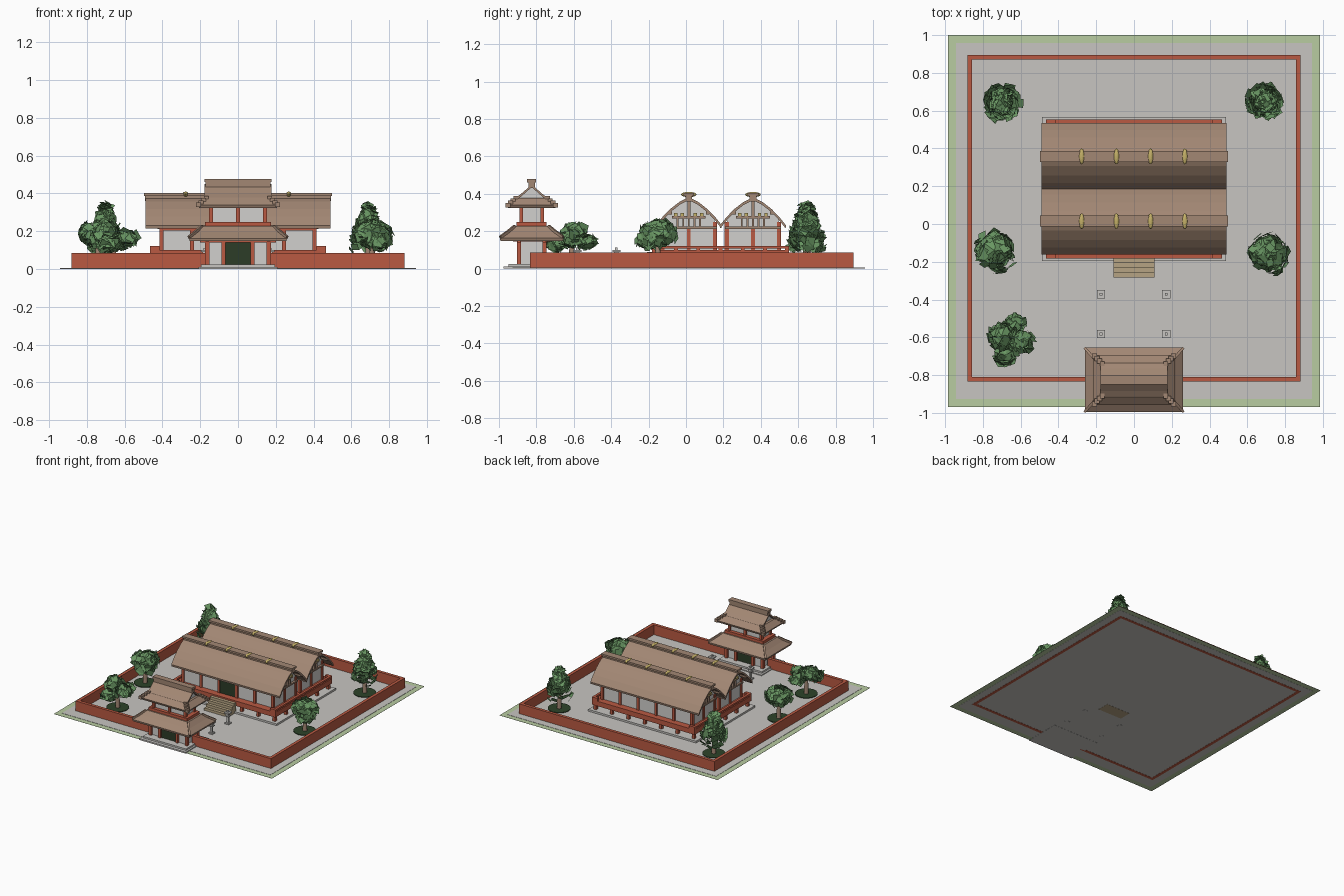
import bpy, bmesh, math, random
from mathutils import Vector, Matrix

random.seed(4)
if "Cube" in bpy.data.objects:
    bpy.data.objects.remove(bpy.data.objects["Cube"])


def material(name, r, g, b):
    m = bpy.data.materials.new(name)
    m.use_nodes = True
    c = [(v / 255) ** 2.2 for v in (r, g, b)] + [1]
    m.diffuse_color = c
    m.node_tree.nodes["Principled BSDF"].inputs["Base Color"].default_value = c
    return m


GRASS = material("grass", 183, 203, 160)
STONE = material("stone", 198, 196, 192)
RED = material("red paint", 184, 90, 68)
ROOF = material("brown roof", 161, 134, 115)
PLASTER = material("plaster", 208, 207, 204)
DOOR = material("dark door", 48, 62, 44)
GOLD = material("gold", 196, 176, 104)
TIMBER = material("tan timber", 180, 162, 130)
LEAF = material("leaf green", 104, 148, 98)
SHADE = material("dark moss", 48, 68, 45)


def finish(name, bm, mat):
    bmesh.ops.recalc_face_normals(bm, faces=bm.faces)
    me = bpy.data.meshes.new(name)
    bm.to_mesh(me)
    bm.free()
    me.materials.append(mat)
    ob = bpy.data.objects.new(name, me)
    bpy.context.collection.objects.link(ob)
    return ob


def add_box(bm, cx, cy, z0, z1, hx, hy):
    mat = Matrix.Translation((cx, cy, (z0 + z1) / 2)) @ Matrix.Diagonal((2 * hx, 2 * hy, z1 - z0, 1))
    bmesh.ops.create_cube(bm, size=1, matrix=mat)


def boxes(name, mat, items):
    """Each item: centre x, centre y, bottom, top, half x, half y."""
    bm = bmesh.new()
    for it in items:
        add_box(bm, *it)
    return finish(name, bm, mat)


def prism(name, mat, pts, hx, y=0):
    """Extrude a y-z outline along x."""
    bm = bmesh.new()
    ends = [[bm.verts.new((s * hx, y + p, z)) for p, z in pts] for s in (-1, 1)]
    n = len(pts)
    for e in ends:
        bm.faces.new(e)
    for i in range(n):
        j = (i + 1) % n
        bm.faces.new((ends[0][i], ends[0][j], ends[1][j], ends[1][i]))
    return finish(name, bm, mat)


def loft(name, mat, y, rings):
    """Stack rectangles given as half x, half y, height."""
    bm = bmesh.new()
    loops = [[bm.verts.new((sx * a, y + sy * b, z)) for sx, sy in ((-1, -1), (1, -1), (1, 1), (-1, 1))]
             for a, b, z in rings]
    bm.faces.new(loops[0])
    bm.faces.new(loops[-1])
    for lo, hi in zip(loops, loops[1:]):
        for i in range(4):
            bm.faces.new((lo[i], lo[(i + 1) % 4], hi[(i + 1) % 4], hi[i]))
    return finish(name, bm, mat)


def bars(name, mat, pairs, w):
    """Square bars between pairs of points."""
    bm = bmesh.new()
    for a, b in pairs:
        a, b = Vector(a), Vector(b)
        d = b - a
        rot = d.to_track_quat('X', 'Z').to_matrix().to_4x4()
        bmesh.ops.create_cube(bm, size=1, matrix=Matrix.Translation((a + b) / 2) @ rot
                              @ Matrix.Diagonal((d.length, w, w, 1)))
    return finish(name, bm, mat)


def arch(half, thick):
    """Closed roof shell outline from one half profile."""
    top = [(-p, z) for p, z in reversed(half[1:])] + half
    return top + [(p * 0.985, z - thick) for p, z in reversed(top)]


CORNERS = [(sx, sy) for sx in (-1, 1) for sy in (-1, 1)]

# Ground and boundary wall
boxes("grass_border", GRASS, [(0, 0.015, 0.002, 0.003, 0.986, 0.985)])
boxes("paving", STONE, [(0, 0.015, 0.001, 0.005, 0.942, 0.942)])
boxes("boundary_wall", RED,
      [(s * 0.87, 0.03, 0, 0.085, 0.0125, 0.865) for s in (-1, 1)]
      + [(0, 0.8825, 0, 0.085, 0.8575, 0.0125)]
      + [(s * 0.514, -0.8225, 0, 0.085, 0.344, 0.0125) for s in (-1, 1)])

# Hall platform, posts and steps
HY = 0.185
boxes("hall_stone_base", STONE, [(0, HY, 0.004, 0.02, 0.487, 0.382)])
boxes("hall_platform", RED,
      [(0, HY, 0.06, 0.1, 0.465, 0.367)]
      + [(x * 0.148, HY + s * 0.345, 0.018, 0.06, 0.011, 0.011) for x in range(-3, 4) for s in (-1, 1)]
      + [(s * 0.445, HY + t * y, 0.018, 0.06, 0.011, 0.011) for s in (-1, 1) for t in (-1, 1) for y in (0.06, 0.2)])
boxes("hall_railing", RED,
      [(s * 0.455, HY, 0.108, 0.122, 0.01, 0.367) for s in (-1, 1)]
      + [(s * 0.455, HY + y * 0.119, 0.1, 0.122, 0.008, 0.01) for s in (-1, 1) for y in range(-3, 4)]
      + [(sx * 0.44, HY + sy * 0.355, 0.1, 0.122, 0.025, 0.012) for sx, sy in CORNERS])
boxes("front_steps", TIMBER,
      [(0, -0.195 - 0.025 * i, 0, 0.088 - 0.021 * i, 0.108, 0.0125) for i in range(4)])

# Twin hall wings, each with an arched roof
CURVE = [(0, 0.382), (0.05, 0.357), (0.1, 0.318), (0.14, 0.277), (0.177, 0.231)]
COLS = [x * 0.162 - 0.405 for x in range(6)]
for label, y in (("front", 0.015), ("rear", 0.358)):
    half = [(p, z - 0.012) for p, z in CURVE[:4]]
    prism(label + "_hall_body", PLASTER,
          [(-0.14, 0.1)] + [(-p, z) for p, z in reversed(half)] + half[1:] + [(0.14, 0.1)], 0.408, y)
    prism(label + "_hall_roof", ROOF, arch(CURVE, 0.016), 0.49, y)
    boxes(label + "_hall_columns", RED,
          [(x, y + s * 0.14, 0.1, 0.25, 0.011, 0.011) for x in COLS for s in (-1, 1)]
          + [(s * 0.405, y, 0.1, 0.22, 0.011, 0.01) for s in (-1, 1)])
    boxes(label + "_hall_ridge", ROOF,
          [(0, y, 0.36, 0.39, 0.492, 0.018), (0, y, 0.388, 0.403, 0.497, 0.029)])
    # Gable timberwork and gilding
    boxes(label + "_gable_timber", ROOF,
          [(s * 0.415, y, z, z + 0.012, 0.01, w) for s in (-1, 1) for z, w in ((0.212, 0.15), (0.268, 0.09))]
          + [(s * 0.415, y + k * 0.03, 0.222, 0.27, 0.008, 0.005) for s in (-1, 1) for k in range(-2, 3)]
          + [(s * 0.415, y, 0.28, 0.365, 0.009, 0.008) for s in (-1, 1)]
          + [(s * 0.46, y + p, z - 0.025, z - 0.01, 0.03, 0.009)
             for s in (-1, 1) for p, z in ((-0.1, 0.315), (0.1, 0.315))])
    boxes(label + "_gable_gilding", GOLD,
          [(s * 0.422, y + k * 0.035, 0.28, 0.296, 0.008, 0.009) for s in (-1, 1) for k in (-2, -1, 1, 2)])
    # Gilded ridge logs
    bm = bmesh.new()
    for x in (-0.277, -0.093, 0.088, 0.269):
        bmesh.ops.create_uvsphere(bm, u_segments=12, v_segments=8, radius=1, matrix=Matrix.Translation(
            (x, y, 0.396)) @ Matrix.Diagonal((0.016, 0.042, 0.014, 1)))
    finish(label + "_ridge_logs", bm, GOLD)
boxes("hall_door", DOOR, [(0, -0.127, 0.1, 0.205, 0.07, 0.004)])
boxes("hall_lintels", RED,
      [(0, yy, 0.205, 0.22, 0.405, 0.006) for yy in (-0.127, 0.5)])

# Gatehouse lower storey
GY = -0.825
boxes("gate_base", STONE, [(0, GY, 0, 0.012, 0.21, 0.15), (0, GY, 0.012, 0.025, 0.195, 0.125)])
boxes("gate_lower_walls", PLASTER, [(0, GY, 0.025, 0.17, 0.155, 0.06)])
boxes("gate_lower_frame", RED,
      [(sx * x, GY + sy * 0.068, 0.025, 0.165, 0.011, 0.011) for sx, sy in CORNERS for x in (0.163, 0.077)]
      + [(0, GY + s * 0.068, 0.14, 0.16, 0.2, 0.009) for s in (-1, 1)]
      + [(s * 0.163, GY, 0.145, 0.16, 0.009, 0.1) for s in (-1, 1)])
boxes("gate_doors", DOOR, [(0, GY + s * 0.061, 0.025, 0.14, 0.067, 0.004) for s in (-1, 1)])
loft("gate_lower_roof", ROOF, GY,
     [(0.255, 0.167, 0.148), (0.26, 0.17, 0.163), (0.222, 0.125, 0.195), (0.19, 0.09, 0.228)])
bars("gate_lower_hips", ROOF,
     [((sx * a, GY + sy * b, z), (sx * c, GY + sy * d, w)) for sx, sy in CORNERS
      for a, b, z, c, d, w in ((0.26, 0.168, 0.168, 0.222, 0.125, 0.199), (0.222, 0.125, 0.199, 0.19, 0.09, 0.228))],
     0.014)

# Gatehouse upper storey
boxes("gate_balcony", RED, [(0, GY, 0.222, 0.25, 0.175, 0.08)])
boxes("gate_upper_walls", PLASTER, [(0, GY, 0.25, 0.335, 0.138, 0.052)])
boxes("gate_upper_columns", RED,
      [(sx * x, GY + sy * 0.056, 0.25, 0.335, 0.01, 0.01) for sx, sy in CORNERS for x in (0.143, 0.0)])
loft("gate_upper_eaves", ROOF, GY,
     [(0.205, 0.125, 0.323), (0.215, 0.132, 0.34), (0.175, 0.09, 0.378)])
boxes("gate_upper_hip_tiles", ROOF,
      [(sx * (0.21 - 0.014 * i), GY + sy * (0.127 - 0.014 * i), 0.328 + 0.012 * i, 0.352 + 0.012 * i, 0.013, 0.013)
       for sx, sy in CORNERS for i in range(4)])
GABLE = [(0, 0.45), (0.03, 0.423), (0.06, 0.397), (0.095, 0.373)]
prism("gate_gable_wall", PLASTER, [(-0.075, 0.37), (0.075, 0.37), (0, 0.435)], 0.155, GY)
prism("gate_upper_roof", ROOF, arch(GABLE, 0.014), 0.177, GY)
boxes("gate_ridge", ROOF, [(0, GY, 0.43, 0.462, 0.172, 0.017), (0, GY, 0.46, 0.478, 0.178, 0.024)])

# Stone lanterns in the courtyard
boxes("courtyard_lanterns", STONE,
      [(x, y, z0, z1, w, w) for x in (-0.175, 0.17) for y in (-0.372, -0.582)
       for z0, z1, w in ((0, 0.015, 0.018), (0.015, 0.065, 0.008), (0.065, 0.072, 0.017),
                         (0.072, 0.09, 0.012), (0.09, 0.1, 0.022), (0.1, 0.112, 0.007))])


# Trees with layered leaf cards
def add_clump(bm, c, rx, rz, count, taper):
    bmesh.ops.create_icosphere(bm, subdivisions=1, radius=1, matrix=Matrix.Translation(c)
                               @ Matrix.Diagonal((rx * 0.6, rx * 0.6, rz * 0.75, 1)))
    for _ in range(count):
        h, a = random.uniform(-1, 1), random.uniform(0, math.tau)
        ring = math.sqrt(1 - h * h) if not taper else min(1, 1.15 * (1 - h) / 2 + 0.15)
        out = Vector((math.cos(a) * ring, math.sin(a) * ring, h))
        pos = c + Vector((out.x * rx, out.y * rx, out.z * rz)) * random.uniform(0.65, 0.86)
        tilt = out + Vector([random.uniform(-0.5, 0.5) for _ in range(3)])
        rot = tilt.to_track_quat('Z', 'Y').to_matrix().to_4x4()
        s = random.uniform(0.035, 0.055)
        bmesh.ops.create_grid(bm, x_segments=1, y_segments=1, size=s / 2, matrix=Matrix.Translation(pos)
                              @ rot @ Matrix.Rotation(random.uniform(0, 3), 4, 'Z'))


def tree(name, x, y, clumps, taper=False):
    bm = bmesh.new()
    for dx, dy, z, rx, rz, n in clumps:
        add_clump(bm, Vector((x + dx, y + dy, z)), rx, rz, n, taper)
    finish(name + "_leaves", bm, LEAF)
    for part, mat, r1, r2, top in (("_moss", SHADE, 0.085, 0.085, 0.008), ("_trunk", ROOF, 0.018, 0.012, 0.16)):
        bm = bmesh.new()
        bmesh.ops.create_cone(bm, cap_ends=True, segments=16, radius1=r1, radius2=r2, depth=top,
                              matrix=Matrix.Translation((x, y, top / 2 + 0.002)))
        finish(name + part, bm, mat)


TALL = [(0, 0, 0.22, 0.108, 0.15, 170)]
ROUND = [(0, 0, 0.19, 0.12, 0.08, 110), (0.03, -0.04, 0.15, 0.09, 0.05, 50)]
CLUMPY = [(-0.04, 0.02, 0.19, 0.08, 0.06, 50), (0.07, -0.01, 0.16, 0.07, 0.05, 40),
          (-0.02, -0.08, 0.13, 0.07, 0.04, 40), (0.03, 0.08, 0.14, 0.06, 0.04, 30)]
tree("rear_right_tree", -0.70, 0.64, TALL, True)
tree("rear_left_tree", 0.69, 0.65, TALL, True)
tree("side_right_tree", -0.74, -0.14, ROUND)
tree("side_left_tree", 0.71, -0.15, ROUND)
tree("front_right_tree", -0.66, -0.61, CLUMPY)
